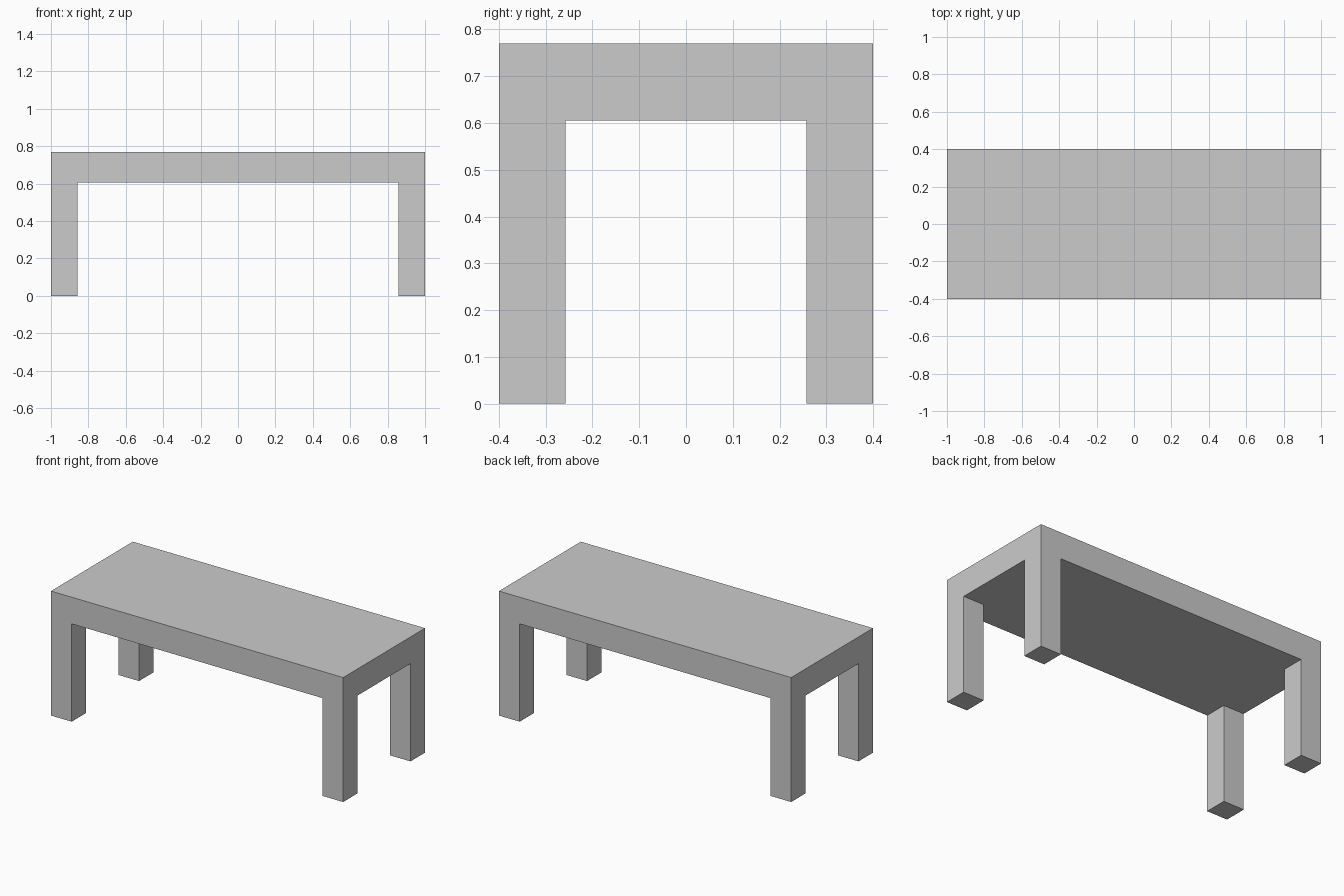
import bpy

if "Cube" in bpy.data.objects:
    bpy.data.objects.remove(bpy.data.objects["Cube"])

LENGTH, DEPTH, HEIGHT = 2.0, 0.8, 0.77
UNDERSIDE = 0.605
LEG = 0.142


def box(name, lo, hi):
    """Add a box spanning two opposite corners."""
    bpy.ops.mesh.primitive_cube_add(size=1)
    obj = bpy.context.object
    obj.name = obj.data.name = name
    for v in obj.data.vertices:
        v.co = [lo[i] if v.co[i] < 0 else hi[i] for i in range(3)]
    return obj


hx, hy = LENGTH / 2, DEPTH / 2

# Thick top slab
box("table_top", (-hx, -hy, UNDERSIDE), (hx, hy, HEIGHT))

# Square legs, flush with the slab corners
for y_name, sy in (("front", -1), ("back", 1)):
    for x_name, sx in (("left", -1), ("right", 1)):
        xs = sorted((sx * hx, sx * (hx - LEG)))
        ys = sorted((sy * hy, sy * (hy - LEG)))
        box(f"{y_name}_{x_name}_leg", (xs[0], ys[0], 0), (xs[1], ys[1], UNDERSIDE))
